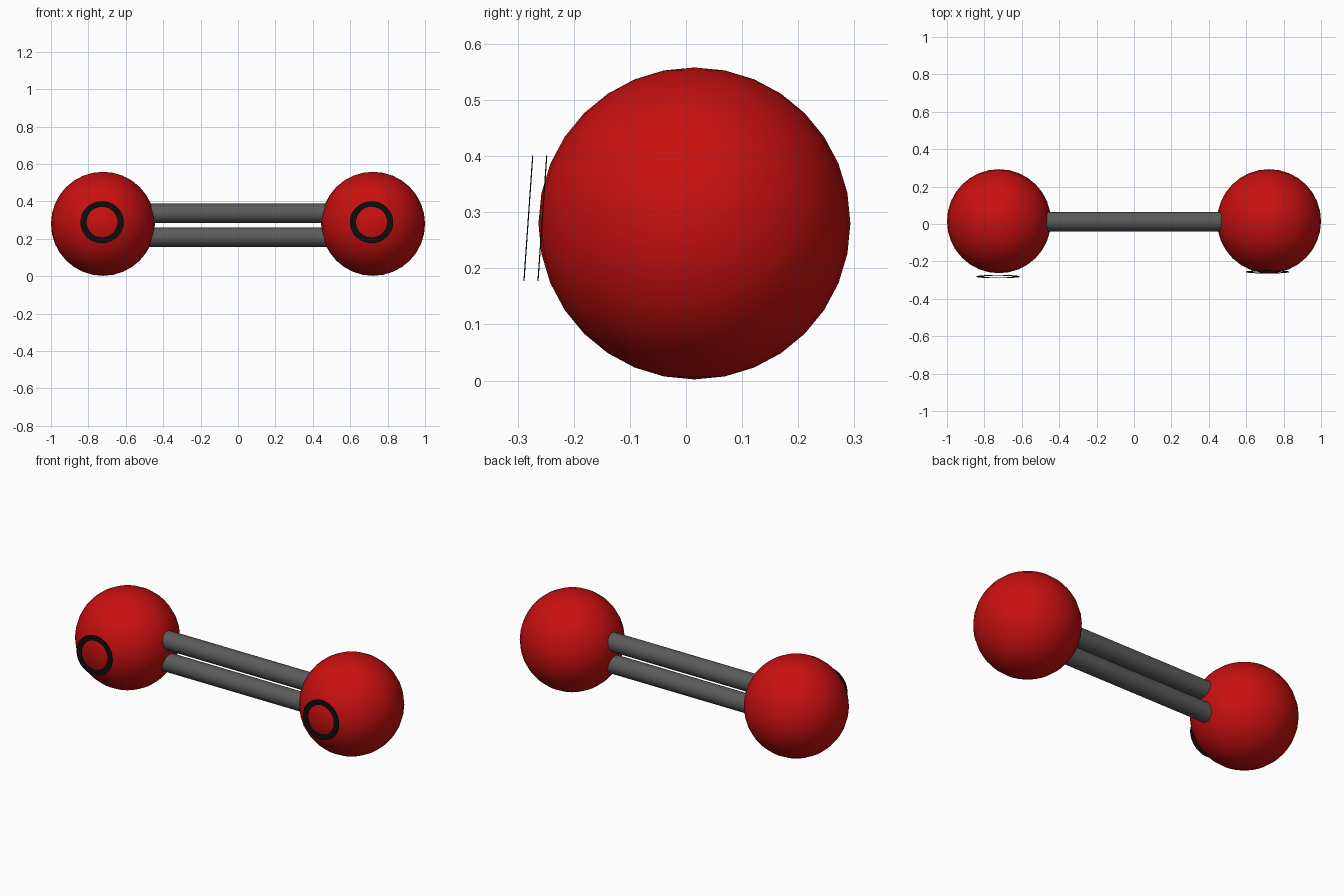
import bpy
import bmesh
import math
from mathutils import Matrix, Vector

cube = bpy.data.objects.get("Cube")
if cube:
    bpy.data.objects.remove(cube, do_unlink=True)


def make_material(name, color):
    mat = bpy.data.materials.new(name)
    mat.use_nodes = True
    mat.diffuse_color = (*color, 1)
    mat.node_tree.nodes["Principled BSDF"].inputs["Base Color"].default_value = (*color, 1)
    return mat


red = make_material("red", (0.58, 0.005, 0.005))
grey = make_material("dark grey", (0.105, 0.105, 0.105))
black = make_material("black", (0.004, 0.004, 0.004))


def finish(obj, name, mat):
    obj.name = name
    obj.data.materials.append(mat)
    return obj


def add_ball(name, x):
    bpy.ops.mesh.primitive_uv_sphere_add(segments=32, ring_count=16, radius=0.278,
                                         location=(x, 0.015, 0.28))
    bpy.ops.object.shade_smooth()
    finish(bpy.context.object, name, red)


def add_rod(name, z):
    bpy.ops.mesh.primitive_cylinder_add(vertices=32, radius=0.052, depth=1.1,
                                        location=(0, 0.013, z),
                                        rotation=(0, math.pi / 2, 0))
    bpy.ops.object.shade_smooth_by_angle()
    finish(bpy.context.object, name, grey)


def add_ring(name, center):
    """Thin flat ring plate facing the front, leaning slightly back."""
    bm = bmesh.new()
    segments = 48
    loops = []
    for rx, rz in ((0.116, 0.112), (0.083, 0.082)):
        angles = [math.tau * i / segments for i in range(segments)]
        loops.append([bm.verts.new((rx * math.cos(a), 0, rz * math.sin(a))) for a in angles])
    outer, inner = loops
    for i in range(segments):
        j = (i + 1) % segments
        bm.faces.new((outer[i], outer[j], inner[j], inner[i]))
    # Give the plate a slight thickness
    plate = bmesh.ops.extrude_face_region(bm, geom=bm.faces[:])
    moved = [v for v in plate["geom"] if isinstance(v, bmesh.types.BMVert)]
    bmesh.ops.translate(bm, verts=moved, vec=(0, 0.002, 0))
    bmesh.ops.recalc_face_normals(bm, faces=bm.faces[:])
    lean = Matrix.Rotation(math.radians(-4), 4, "X")
    bm.transform(Matrix.Translation(Vector(center)) @ lean)
    mesh = bpy.data.meshes.new(name)
    bm.to_mesh(mesh)
    bm.free()
    obj = bpy.data.objects.new(name, mesh)
    bpy.context.collection.objects.link(obj)
    finish(obj, name, black)


# Balls at each end
add_ball("right_ball", -0.722)
add_ball("left_ball", 0.722)

# Two parallel connecting rods
add_rod("upper_rod", 0.336)
add_rod("lower_rod", 0.208)

# Ring plates in front of the balls
add_ring("right_ring", (-0.727, -0.282, 0.289))
add_ring("left_ring", (0.714, -0.257, 0.289))
